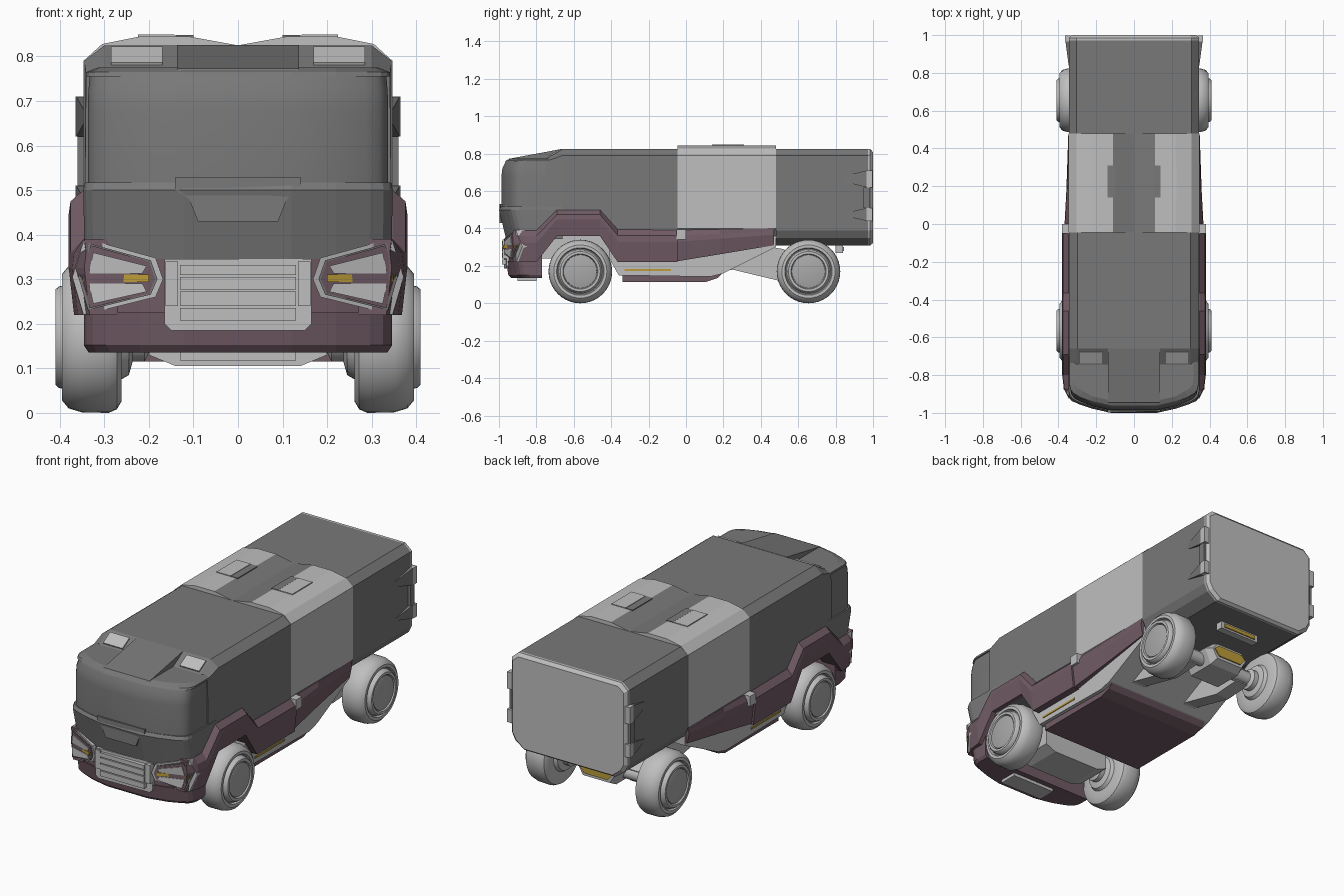
import bpy, bmesh, math

if "Cube" in bpy.data.objects:
    bpy.data.objects.remove(bpy.data.objects["Cube"])

def material(name, rgb):
    m = bpy.data.materials.new(name)
    m.diffuse_color = (*rgb, 1)
    m.use_nodes = True
    m.node_tree.nodes["Principled BSDF"].inputs["Base Color"].default_value = m.diffuse_color
    return m

DARK = material("dark_grey", (0.19, 0.19, 0.19))
LIGHT = material("light_grey", (0.52, 0.52, 0.52))
PURPLE = material("dull_purple", (0.165, 0.105, 0.13))
YELLOW = material("amber", (0.50, 0.33, 0.04))
HUB = material("hub_grey", (0.40, 0.40, 0.40))


def loft(name, rings, mat, mirror=False, smooth=None, caps=True):
    """Skin a list of equal length closed rings."""
    bm = bmesh.new()
    rows = [[bm.verts.new(p) for p in r] for r in rings]
    n = len(rows[0])
    for a, b in zip(rows, rows[1:]):
        for i in range(n):
            bm.faces.new((a[i], a[(i + 1) % n], b[(i + 1) % n], b[i]))
    if caps:
        bm.faces.new(rows[0])
        bm.faces.new(rows[-1])
    bmesh.ops.recalc_face_normals(bm, faces=bm.faces)
    me = bpy.data.meshes.new(name)
    bm.to_mesh(me)
    bm.free()
    ob = bpy.data.objects.new(name, me)
    bpy.context.collection.objects.link(ob)
    me.materials.append(mat)
    if mirror:
        ob.modifiers.new("mirror", 'MIRROR').use_mirror_merge = False
    if smooth:
        bpy.ops.object.select_all(action='DESELECT')
        ob.select_set(True)
        bpy.context.view_layer.objects.active = ob
        bpy.ops.object.shade_smooth_by_angle(angle=math.radians(smooth))
    return ob


def both(half):
    """Close a half outline given from the right side, by reflection in x."""
    return half + [(-x, *r) for x, *r in reversed(half) if x > 1e-6]


def along_y(name, sections, mat, **k):
    return loft(name, [[(x, y, z) for x, z in both(h)] for y, h in sections], mat, **k)


def prism_x(name, yz, x0, x1, mat, **k):
    return loft(name, [[(x, y, z) for y, z in yz] for x in (x0, x1)], mat, **k)


def box(name, x0, x1, y0, y1, z0, z1, mat, **k):
    return prism_x(name, [(y0, z0), (y1, z0), (y1, z1), (y0, z1)], x0, x1, mat, **k)


def plan(hw, yf, yb, z):
    """Horizontal outline with a bowed front and rounded front corners."""
    half = [(hw, yb), (hw, yf + .11), (hw - .006, yf + .085), (hw - .02, yf + .065),
            (hw - .05, yf + .048), (.22, yf + .022), (.12, yf)]
    return [(x, y, z) for x, y in both(half)]


def front_plate(name, xz, y0, mat, depth=.03, mirror=True):
    """Plate following the swept nose."""
    def fy(x):
        return y0 + .28 * max(0, x - .12) + max(0, x - .33)
    return loft(name, [[(x, fy(x) + d, z) for x, z in xz] for d in (0, depth)], mat, mirror=mirror)


def scaled(poly, s):
    cx = sum(p[0] for p in poly) / len(poly)
    cz = sum(p[1] for p in poly) / len(poly)
    return [(cx + (x - cx) * s, cz + (z - cz) * s) for x, z in poly]


# cab
upper = [(.30, .825), (.345, .79), (.345, .36)]
along_y("cab_shell", [(-.745, [(.30, .775), (.341, .76), (.345, .36)]), (-.66, upper), (-.045, upper)], DARK)
loft("windshield", [plan(.337, -.987, -.66, .51), plan(.337, -.987, -.66, .68), plan(.336, -.982, -.66, .72),
                    plan(.333, -.965, -.66, .757)], DARK, smooth=40)
loft("brow", [plan(.341, -.968, -.66, .755), plan(.341, -.96, -.66, .765), plan(.315, -.935, -.66, .775)], DARK)
prism_x("roof_ridge", [(-.955, .76), (-.945, .773), (-.66, .826), (-.60, .76)], -.137, .137, DARK)
loft("nose_panel", [plan(.345, -.962, -.66, .345), plan(.347, -1.0, -.66, .50), plan(.345, -.99, -.66, .517)], DARK)
front_plate("windshield_notch", [(-.09, .43), (.09, .43), (.11, .48), (.14, .50), (.14, .53), (-.14, .53),
                                 (-.14, .50), (-.11, .48)], -.997, DARK, mirror=False)
loft("lower_nose", [plan(.345, -.955, -.77, .21), plan(.347, -.962, -.77, .37)], PURPLE)
loft("bumper", [plan(.335, -.935, -.77, .135), plan(.346, -.95, -.77, .152), plan(.346, -.962, -.77, .225)], PURPLE)
prism_x("roof_lamp", [(-.735, .780), (-.675, .815), (-.678, .822), (-.738, .787)], .17, .285, LIGHT, mirror=True)

# headlights
lamp = [(.185, .348), (.345, .392), (.372, .305), (.347, .22), (.185, .26), (.168, .30)]
front_plate("headlight_frame", lamp, -.988, LIGHT, .05)
front_plate("headlight_rim", scaled(lamp, .87), -.992, DARK)
front_plate("headlight_bed", scaled(lamp, .82), -.994, PURPLE)
front_plate("headlight_upper_lens", [(.215, .313), (.335, .313), (.325, .36), (.205, .33)], -.998, LIGHT)
front_plate("headlight_lower_lens", [(.215, .291), (.335, .291), (.325, .245), (.205, .272)], -.998, LIGHT)
front_plate("headlight_bar", [(.20, .294), (.348, .294), (.348, .311), (.20, .311)], -1.0, YELLOW)

# grille
front_plate("grille_back", [(-.15, .185), (.15, .185), (.165, .20), (.165, .345), (-.165, .345), (-.165, .20)],
            -.972, LIGHT, mirror=False)
for i, (z0, z1) in enumerate([(.207, .235), (.24, .272), (.277, .305), (.31, .332)]):
    box(f"grille_slat_{i + 1}", -.13, .13, -.984, -.96, z0, z1, LIGHT)
box("grille_post", .135, .163, -.98, -.96, .24, .34, LIGHT, mirror=True)
box("lower_vent", -.13, .13, -.90, -.80, .118, .137, LIGHT)

# middle module: light shell with a dark channel along the roof
mid = along_y("middle_module", [(-.045, [(0.0, .825), (.11, .845), (.22, .845), (.305, .828), (.347, .79),
                                         (.347, .40), (.27, .33)]),
                                (.48, [(0.0, .825), (.11, .845), (.22, .845), (.305, .828), (.347, .79),
                                       (.347, .40), (.27, .33)])], LIGHT)
mid.data.materials.append(DARK)
for f in mid.data.polygons:
    if f.normal.z > .9 and abs(f.center.x) < .1:
        f.material_index = 1
box("roof_notch", .10, .14, .14, .31, .83, .848, DARK, mirror=True)
box("roof_pad", .142, .225, .14, .31, .83, .849, LIGHT, mirror=True)

# rear container and door
rear = [(.305, .825), (.345, .79), (.345, .39), (.325, .35), (.27, .31)]
along_y("rear_container", [(.48, rear), (.972, rear)], DARK)
along_y("rear_door", [(.972, rear), (.985, rear), (1.0, [(.295, .808), (.33, .78), (.33, .395), (.31, .36),
                                                         (.262, .322)])], LIGHT)
for z0, z1 in ((.62, .71), (.44, .51)):
    box("door_hinge", .335, .365, .965, .998, z0, z1, LIGHT, mirror=True)
    loft("hinge_fairing", [[(.34, .84, z0 + .03), (.346, .84, z0 + .03), (.346, .84, z1 - .03), (.34, .84, z1 - .03)],
                           [(.34, .967, z0), (.363, .967, z0), (.363, .967, z1), (.34, .967, z1)]],
         DARK, mirror=True)
box("hinge_column", .335, .36, .95, .985, .51, .62, DARK, mirror=True)

# purple flanks with the wheel arch
def flank(y, top, bot, w):
    m = bot + (top - bot) * .62
    return [(.27, y, bot), (w - .012, y, bot), (w, y, m), (w - .004, y, m + (top - bot) * .2),
            (min(w, .347), y, top), (.27, y, top)]

loft("flank", [flank(*c) for c in [
    (-.925, .39, .22, .345), (-.87, .39, .22, .372), (-.80, .39, .22, .38), (-.69, .50, .36, .38),
    (-.46, .50, .36, .38), (-.365, .395, .22, .38), (-.045, .392, .22, .38)]], PURPLE, mirror=True)
loft("rear_flank", [flank(*c) for c in [
    (-.045, .392, .225, .37), (.18, .396, .262, .358), (.47, .402, .31, .348)]], PURPLE, mirror=True)
box("flank_clip", .34, .381, -.05, 0, .34, .395, LIGHT, mirror=True)

# belly
prism_x("sill", [(-.41, .24), (-.36, .15), (.13, .142), (.20, .16), (.48, .30), (.48, .36), (-.41, .36)],
        -.33, .33, LIGHT)
prism_x("undertray", [(-.34, .115), (.11, .115), (.17, .135), (.20, .165), (-.34, .16)], -.31, .31, PURPLE)
box("sill_stripe", .325, .334, -.33, -.08, .174, .184, YELLOW, mirror=True)
box("front_chassis", -.22, .22, -.80, -.36, .24, .40, LIGHT)
along_y("front_axle_case", [(y, [(.10, .27), (.20, .25), (.20, .13), (.14, .105)]) for y in (-.66, -.46)], LIGHT)

# rear suspension
prism_x("trailing_arm", [(.18, .17), (.46, .30), (.52, .29), (.68, .20), (.66, .13), (.50, .12), (.25, .18)],
        .13, .21, LIGHT, mirror=True)
along_y("rear_axle_case", [(.56, [(.08, .24), (.13, .20), (.09, .12)]), (.72, [(.08, .24), (.13, .20), (.09, .12)]),
                           (.76, [(.08, .225), (.11, .19), (.08, .14)])], LIGHT)
along_y("axle_lamp", [(y, [(.075, .212), (.10, .19), (.07, .155)]) for y in (.758, .766)], YELLOW)
box("tail_bracket", -.12, .12, .80, .84, .27, .32, LIGHT)
box("tail_lamp", -.10, .10, .838, .846, .28, .30, YELLOW)

# wheels, lathed round the x axis
def lathe(name, profile, y, mat):
    n = 40
    rings = [[(x, y + r * math.cos(2 * math.pi * i / n), .17 + r * math.sin(2 * math.pi * i / n))
              for i in range(n)] for x, r in profile]
    return loft(name, rings, mat, mirror=True, smooth=35)

for end, y in (("front", -.565), ("rear", .655)):
    lathe(end + "_wheel", [(.235, .05), (.245, .085), (.262, .095), (.262, .145), (.272, .162), (.29, .17),
                           (.35, .169), (.38, .16), (.395, .142), (.395, .127), (.383, .122), (.383, .118),
                           (.402, .114), (.41, .107), (.41, .094), (.40, .09), (.40, .085)], y, LIGHT)
    lathe(end + "_hub", [(.39, .09), (.405, .088), (.407, .082)], y, HUB)
    lathe(end + "_half_axle", [(.0, .035), (.20, .035), (.21, .055), (.25, .055)], y, LIGHT)
